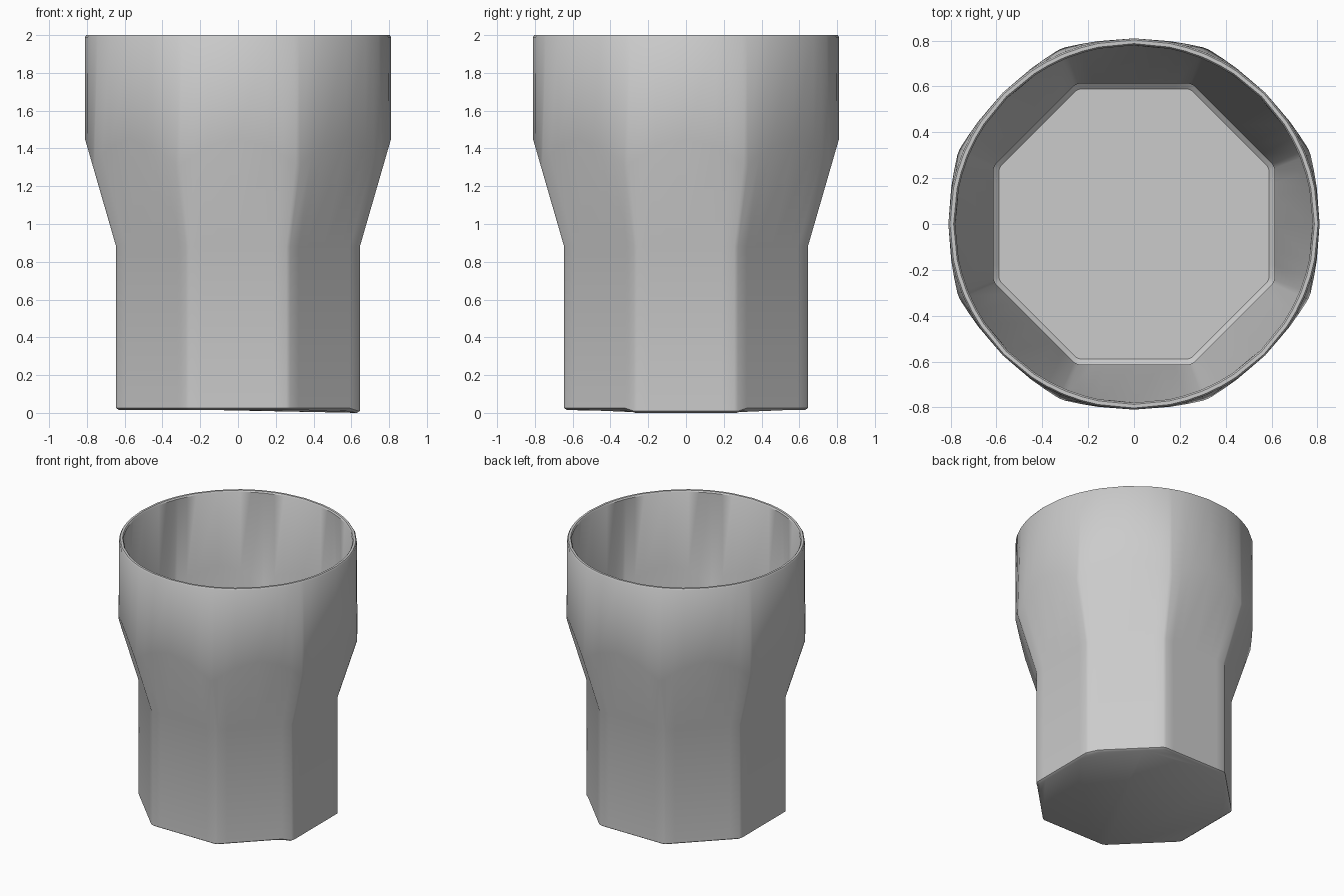
import bpy, bmesh
from math import cos, sin, radians

if "Cube" in bpy.data.objects:
    bpy.data.objects.remove(bpy.data.objects["Cube"])

# Angular offsets from each flat's centre; the last ones form a thin corner chamfer
OFFSETS = [-21.6, -16.5, -11.25, 0, 11.25, 16.5, 21.6]
ANGLES = [(45 * k + d, d) for k in range(8) for d in OFFSETS]

bm = bmesh.new()


def ring(fn):
    verts = []
    for a, d in ANGLES:
        r, z = fn(abs(d))
        verts.append(bm.verts.new((r * cos(radians(a)), r * sin(radians(a)), z)))
    return verts


def octagon(apothem, z):
    return ring(lambda d: (apothem / cos(radians(d)), z))


def circle(r, z):
    return ring(lambda d: (r, z))


def scallop(inset):
    # where the flared octagon meets the round upper wall
    def f(d):
        t = d / 22.5
        z = 1.45 - 0.15 * t ** 1.8
        r = (0.645 + (z - 0.88) * 0.165 / 0.57) / cos(radians(d))
        return r - inset, z
    return ring(f)


# Outer wall, rim, inner wall and floor as one closed shell
rings = [
    octagon(0.63, 0.015), octagon(0.645, 0.025), octagon(0.645, 0.88), scallop(0),
    circle(0.81, 1.99), circle(0.803, 2.0), circle(0.787, 2.0), circle(0.78, 1.99),
    scallop(0.033), octagon(0.612, 0.885), octagon(0.612, 0.07), octagon(0.59, 0.05),
]
n = len(ANGLES)
for lo, hi in zip(rings, rings[1:]):
    for i in range(n):
        j = (i + 1) % n
        bm.faces.new((lo[i], lo[j], hi[j], hi[i]))
bm.faces.new(rings[-1])
bm.faces.new(list(reversed(rings[0])))

# The base dips slightly on the right-hand flat
for v in rings[0] + rings[1]:
    if v.co.x > 0.62:
        v.co.z -= 0.015

bmesh.ops.recalc_face_normals(bm, faces=bm.faces)
mesh = bpy.data.meshes.new("tumbler")
bm.to_mesh(mesh)
bm.free()
cup = bpy.data.objects.new("tumbler", mesh)
bpy.context.collection.objects.link(cup)
bpy.context.view_layer.objects.active = cup
cup.select_set(True)
bpy.ops.object.shade_smooth_by_angle(angle=radians(35))
